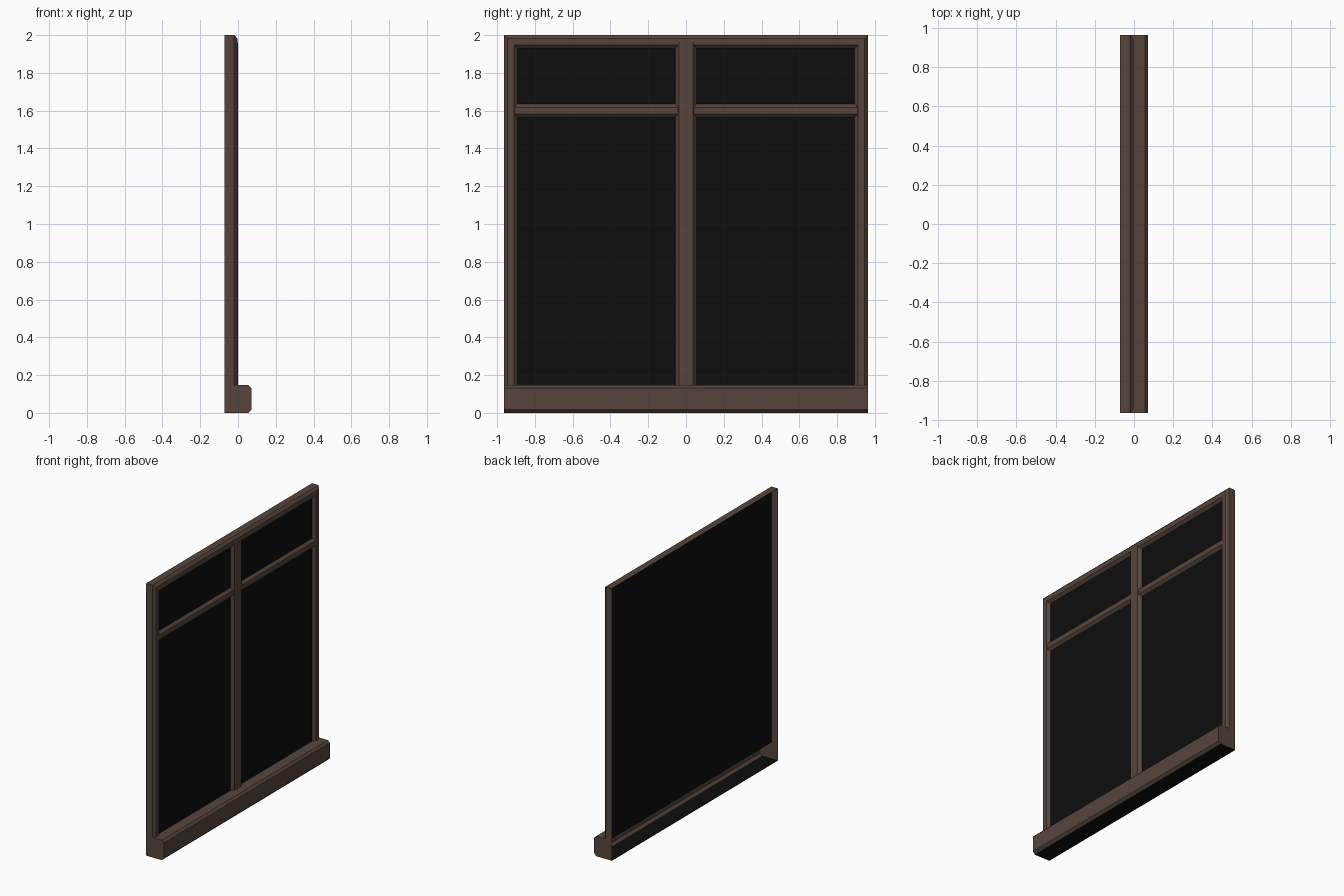
import bpy
import bmesh

cube = bpy.data.objects.get("Cube")
if cube:
    bpy.data.objects.remove(cube, do_unlink=True)


def make_material(name, color):
    mat = bpy.data.materials.new(name)
    mat.use_nodes = True
    mat.diffuse_color = color
    bsdf = mat.node_tree.nodes["Principled BSDF"]
    bsdf.inputs["Base Color"].default_value = color
    bsdf.inputs["Roughness"].default_value = 0.8
    return mat


brown = make_material("brown wood", (0.093, 0.060, 0.044, 1))
black = make_material("black glass", (0.004, 0.004, 0.004, 1))

HALF = 0.963      # half the window's width
TOP = 2.0
BACK = -0.072
FRONT = 0.072
GLASS = -0.022    # depth of the pane
SILL = 0.147      # height of the sill
BEVEL = 0.018


def build(name, rings, caps=(), materials=(brown,)):
    """Join successive rings of points with quads, and add any end caps."""
    bm = bmesh.new()
    rows = [[bm.verts.new(p) for p in ring] for ring in rings]
    for a, b in zip(rows, rows[1:]):
        for j in range(len(a) - 1):
            bm.faces.new((a[j], a[j + 1], b[j + 1], b[j]))
    for cap in caps:
        bm.faces.new([bm.verts.new(p) for p in cap])
    bm.normal_update()
    if len(materials) > 1:
        # the underside takes the second colour
        for f in bm.faces:
            f.material_index = 1 if f.normal.z < -0.9 else 0
    mesh = bpy.data.meshes.new(name)
    bm.to_mesh(mesh)
    bm.free()
    for m in materials:
        mesh.materials.append(m)
    obj = bpy.data.objects.new(name, mesh)
    bpy.context.collection.objects.link(obj)
    return obj


# Outer frame: (inset, depth) profile swept with mitres up, across and down
frame = [(0, BACK), (0, -0.02), (BEVEL, -0.003), (0.053, -0.003), (0.071, GLASS)]
build("outer_frame", [
    [(x, -HALF + i, SILL) for i, x in frame],
    [(x, -HALF + i, TOP - i) for i, x in frame],
    [(x, HALF - i, TOP - i) for i, x in frame],
    [(x, HALF - i, SILL) for i, x in frame],
])


# Bevelled bars dividing the panes: (offset, depth) profile
def bar_profile(half_flat, front):
    edge = half_flat + BEVEL
    return [(-edge, GLASS), (-half_flat, front), (half_flat, front), (edge, GLASS)]


build("center_mullion", [
    [(x, o, z) for o, x in bar_profile(0.038, 0.0)] for z in (SILL, TOP - 0.04)
])
build("cross_rail", [
    [(x, y, 1.6 - o) for o, x in bar_profile(0.018, -0.004)]
    for y in (-HALF + 0.04, HALF - 0.04)
])

# Sill: chamfered profile, open at the back, with closed ends and dark underside
sill = [(-0.02, SILL), (FRONT - 0.016, SILL), (FRONT, SILL - 0.016),
        (FRONT, 0.018), (FRONT - 0.018, 0), (BACK, 0)]
end = [(BACK, SILL)] + sill
build("sill",
      [[(x, y, z) for x, z in sill] for y in (-HALF, HALF)],
      caps=[[(x, -HALF, z) for x, z in reversed(end)],
            [(x, HALF, z) for x, z in end]],
      materials=(brown, black))

# Single dark pane behind all the bars
build("glass_pane", [[(GLASS, y, z) for y in (-HALF + 0.004, HALF - 0.004)]
                     for z in (0.122, TOP - 0.004)], materials=(black,))
